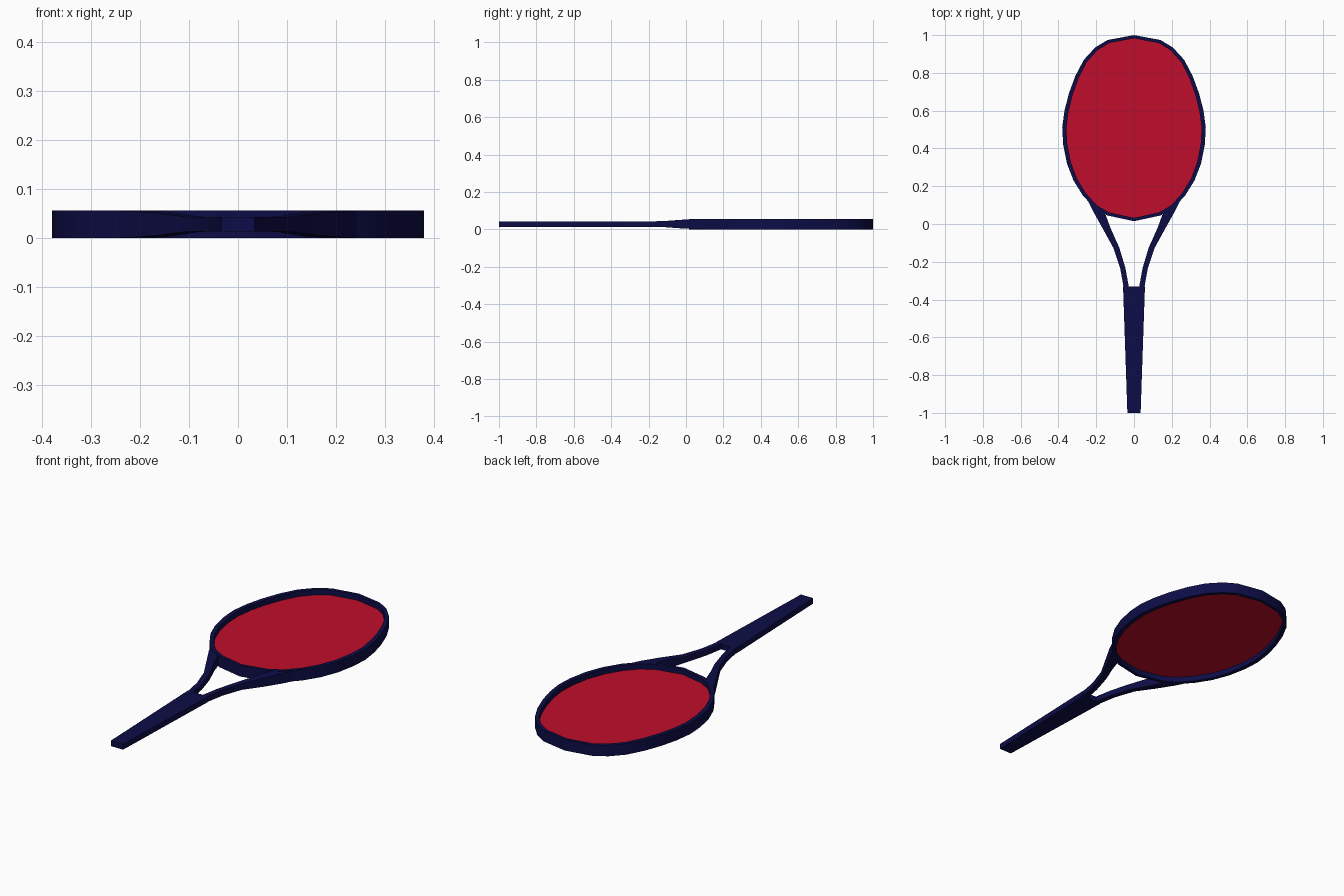
import bpy
import bmesh
import math

cube = bpy.data.objects.get("Cube")
if cube:
    bpy.data.objects.remove(cube, do_unlink=True)


def make_material(name, color):
    mat = bpy.data.materials.new(name)
    mat.use_nodes = True
    mat.diffuse_color = (*color, 1)
    bsdf = next(n for n in mat.node_tree.nodes if n.type == 'BSDF_PRINCIPLED')
    bsdf.inputs["Base Color"].default_value = (*color, 1)
    return mat


navy = make_material("navy frame", (0.004, 0.004, 0.065))
red = make_material("red strings", (0.52, 0.004, 0.025))
MID = 0.0285


def finish(name, bm, mat, angle=40):
    bmesh.ops.recalc_face_normals(bm, faces=bm.faces)
    mesh = bpy.data.meshes.new(name)
    bm.to_mesh(mesh)
    bm.free()
    mesh.materials.append(mat)
    obj = bpy.data.objects.new(name, mesh)
    bpy.context.collection.objects.link(obj)
    bpy.ops.object.select_all(action='DESELECT')
    obj.select_set(True)
    bpy.context.view_layer.objects.active = obj
    bpy.ops.object.shade_smooth_by_angle(angle=math.radians(angle))


def loft(name, sections, mat, closed=False):
    """Join box sections, each (outer xy, inner xy, half thickness)."""
    bm = bmesh.new()
    rings = []
    for a, b, h in sections:
        corners = [(*a, MID - h), (*b, MID - h), (*b, MID + h), (*a, MID + h)]
        rings.append([bm.verts.new(c) for c in corners])
    pairs = list(zip(rings, rings[1:]))
    if closed:
        pairs.append((rings[-1], rings[0]))
    else:
        bm.faces.new(rings[0])
        bm.faces.new(rings[-1])
    for r, s in pairs:
        for i in range(4):
            j = (i + 1) % 4
            bm.faces.new((r[i], r[j], s[j], s[i]))
    finish(name, bm, mat)


# Oval head outline: right half from tip to throat, mirrored
half = [(0, 1), (0.14, 0.974), (0.205, 0.935), (0.265, 0.87), (0.31, 0.785),
        (0.345, 0.69), (0.368, 0.6), (0.38, 0.51), (0.375, 0.42),
        (0.355, 0.32), (0.32, 0.23), (0.27, 0.15), (0.21, 0.085),
        (0.14, 0.045), (0, 0.015)]
outline = half + [(-x, y) for x, y in half[-2:0:-1]]
inner = [(x * 0.942, 0.508 + (y - 0.508) * 0.965) for x, y in outline]
loft("head_rim", [(o, i, 0.0285) for o, i in zip(outline, inner)], navy, True)

# String bed, thin double-sided plate
bm = bmesh.new()
face = bm.faces.new([bm.verts.new((x, y, MID - 0.001)) for x, y in inner])
extruded = bmesh.ops.extrude_face_region(bm, geom=[face])["geom"]
bmesh.ops.translate(bm, vec=(0, 0, 0.002),
                    verts=[v for v in extruded if isinstance(v, bmesh.types.BMVert)])
finish("string_bed", bm, red)

# Throat arms
arm = [((0.25, 0.135), (0.2, 0.1), 0.027), ((0.215, 0.065), (0.15, 0.048), 0.0265),
       ((0.165, -0.025), (0.125, -0.02), 0.023), ((0.11, -0.125), (0.078, -0.125), 0.0155),
       ((0.073, -0.235), (0.045, -0.235), 0.0145), ((0.055, -0.335), (0.027, -0.335), 0.0145)]
for side, label in ((1, "left"), (-1, "right")):
    loft(label + "_throat_arm",
         [((side * a[0], a[1]), (side * b[0], b[1]), h) for a, b, h in arm], navy)

# Tapered handle
loft("handle", [((-w, y), (w, y), 0.0145) for w, y in ((0.035, -1), (0.058, -0.33))], navy)
